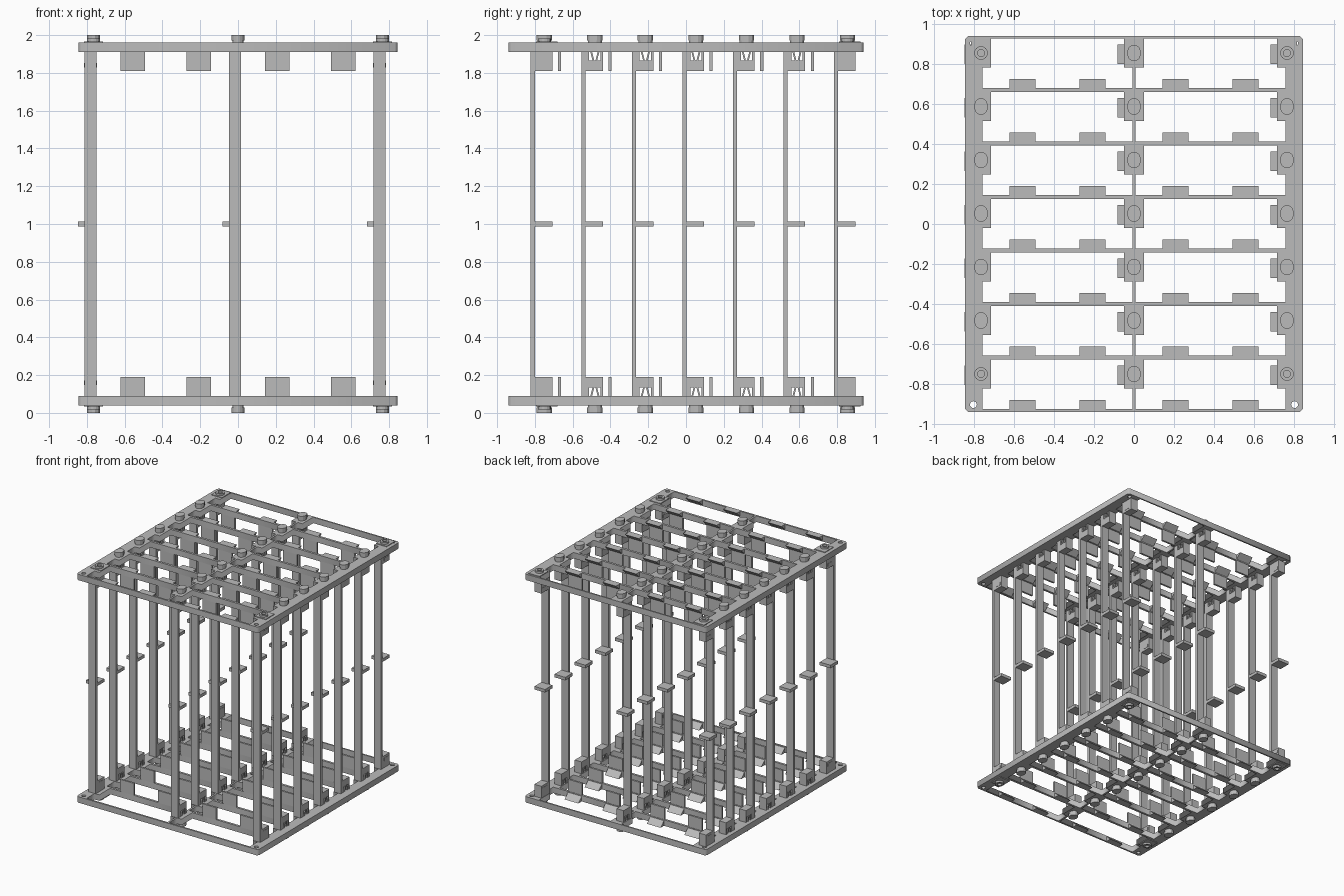
import bpy, bmesh, math
from mathutils import Matrix, Vector

if "Cube" in bpy.data.objects:
    bpy.data.objects.remove(bpy.data.objects["Cube"], do_unlink=True)

GREY = (0.5, 0.5, 0.5, 1)
mat = bpy.data.materials.new("plain grey")
mat.use_nodes = True
mat.diffuse_color = GREY
mat.node_tree.nodes["Principled BSDF"].inputs["Base Color"].default_value = GREY

COLS = (-0.765, 0.0, 0.765)
PITCH = 0.2675
ROWS = [-0.75 + PITCH * i for i in range(7)]
PLATE_LO, PLATE_HI = 1.91, 1.96
SITES = [(x, y, x != 0 and r in (0, 6)) for x in COLS for r, y in enumerate(ROWS)]


def box(bm, x, y, z):
    """Box from (low, high) ranges."""
    lo, hi = Vector((x[0], y[0], z[0])), Vector((x[1], y[1], z[1]))
    m = Matrix.Translation((lo + hi) / 2) @ Matrix.Diagonal((*(hi - lo), 1))
    bmesh.ops.create_cube(bm, size=1, matrix=m)


def prism(bm, points, step):
    """Outline swept along a vector."""
    face = bm.faces.new([bm.verts.new(p) for p in points])
    out = bmesh.ops.extrude_face_region(bm, geom=[face], use_keep_orig=True)
    moved = [g for g in out["geom"] if isinstance(g, bmesh.types.BMVert)]
    bmesh.ops.translate(bm, verts=moved, vec=step)


def finish(bm, name, both_ends=True):
    """Make the object, repeating it upside down at the other end if asked."""
    bmesh.ops.recalc_face_normals(bm, faces=bm.faces[:])
    if both_ends:
        copy = bmesh.ops.duplicate(bm, geom=bm.verts[:] + bm.edges[:] + bm.faces[:])["geom"]
        for v in (g for g in copy if isinstance(g, bmesh.types.BMVert)):
            v.co.z = 2 - v.co.z
        bmesh.ops.reverse_faces(bm, faces=[g for g in copy if isinstance(g, bmesh.types.BMFace)])
    me = bpy.data.meshes.new(name)
    bm.to_mesh(me)
    bm.free()
    me.materials.append(mat)
    ob = bpy.data.objects.new(name, me)
    bpy.context.collection.objects.link(ob)
    return ob


def circle(cx, cy, r, n=16):
    return [(cx + r * math.cos(math.tau * i / n), cy + r * math.sin(math.tau * i / n)) for i in range(n)]


def plate(name, loops, z0, z1):
    """Flat plate with openings, from an outline and hole loops."""
    cu = bpy.data.curves.new(name, "CURVE")
    cu.dimensions, cu.fill_mode, cu.extrude = "2D", "BOTH", (z1 - z0) / 2
    for loop in loops:
        sp = cu.splines.new("POLY")
        sp.points.add(len(loop) - 1)
        for p, (x, y) in zip(sp.points, loop):
            p.co = (x, y, 0, 1)
        sp.use_cyclic_u = True
    tmp = bpy.data.objects.new(name, cu)
    bpy.context.collection.objects.link(tmp)
    me = bpy.data.meshes.new_from_object(tmp.evaluated_get(bpy.context.evaluated_depsgraph_get()))
    bpy.data.objects.remove(tmp, do_unlink=True)
    me.transform(Matrix.Translation((0, 0, (z0 + z1) / 2)))
    bm = bmesh.new()
    bm.from_mesh(me)
    bmesh.ops.remove_doubles(bm, verts=bm.verts[:], dist=0.0001)
    finish(bm, name)


# End frames: outline, corner holes and two stepped openings per bay
W, D, C = 0.845, 0.94, 0.015
loops = [[(-W + C, -D), (W - C, -D), (W, -D + C), (W, D - C),
          (W - C, D), (-W + C, D), (-W, D - C), (-W, -D + C)]]
loops += [circle(sx * 0.803, sy * 0.903, 0.017) for sx in (-1, 1) for sy in (-1, 1)]
for y in ROWS:
    top, step, low = y + 0.073, y - 0.072, y - 0.175
    for s in (-1, 1):
        loops.append([(s * x, v) for x, v in (
            (0.05, top), (0.715, top), (0.715, step), (0.758, step),
            (0.758, low), (0.008, low), (0.008, step), (0.05, step))])
plate("end_frames", loops, PLATE_LO, PLATE_HI)

# Upright posts with a finger tab at mid height
posts, tabs = bmesh.new(), bmesh.new()
for x, y, _ in SITES:
    box(posts, (x - 0.048, x + 0.017), (y - 0.072, y - 0.05), (2 - PLATE_LO, PLATE_LO))
    box(tabs, (x - 0.083, x + 0.017), (y - 0.055, y + 0.042), (0.987, 1.013))
finish(posts, "posts", False)
finish(tabs, "finger_tabs", False)

# Post ends: screw blocks at the corners, spring clips elsewhere
blocks, clips, heads, rings = (bmesh.new() for _ in range(4))
for x, y, screwed in SITES:
    xr = (x - 0.048, x + 0.017)
    if screwed:
        box(blocks, xr, (y - 0.051, y + 0.042), (1.81, PLATE_LO))
        box(blocks, (xr[0] - 0.002, xr[1] + 0.002), (y - 0.03, y + 0.03), (1.828, 1.852))
        box(rings, (x - 0.05, x + 0.05), (y - 0.045, y + 0.07), (PLATE_HI, PLATE_HI + 0.006))
        inner, outer = circle(x, y, 0.018), circle(x, y, 0.034)
        for i in range(16):
            j = (i + 1) % 16
            prism(rings, [(*p, PLATE_HI) for p in (inner[i], outer[i], outer[j], inner[j])],
                  (0, 0, 0.022))
        continue
    # block with a window holding two slanted spring strands
    box(clips, xr, (y - 0.051, y + 0.042), (1.81, 1.865))
    box(clips, xr, (y - 0.051, y - 0.03), (1.865, PLATE_LO))
    box(clips, xr, (y + 0.03, y + 0.042), (1.865, PLATE_LO))
    for s in (-1, 1):
        prism(clips, [(xr[0], y + s * u, z) for u, z in (
            (0.003, 1.865), (0.012, 1.865), (0.024, 1.912), (0.015, 1.912))],
            (xr[1] - xr[0], 0, 0))
    # oval head snapped over the frame
    for half, z0, z1 in ((0.9, PLATE_HI, 1.972), (1.0, 1.972, 2.0)):
        prism(heads, [(x + half * 0.035 * math.cos(a), y + half * 0.042 * math.sin(a), z0)
                      for a in (math.tau * (i + 0.5) / 12 for i in range(12))], (0, 0, z1 - z0))
finish(blocks, "screw_blocks")
finish(clips, "spring_clips")
finish(heads, "clip_heads")
finish(rings, "screw_seats")

# Guide plates on the inner crossbars, each backed by a wedge
guides, wedges = bmesh.new(), bmesh.new()
for r, y in enumerate(ROWS):
    bar = y - PITCH + 0.073
    for cx in (-0.5575, -0.2075, 0.2075, 0.5575):
        lo, hi = cx - 0.064, cx + 0.064
        if r > 0:
            box(guides, (lo, hi), (bar, bar + 0.016), (1.81, PLATE_LO + 0.002))
        prism(wedges, [(lo, bar + 0.012, PLATE_LO), (lo, bar + 0.012, PLATE_HI),
                       (lo, bar + 0.065, PLATE_HI)], (hi - lo, 0, 0))
finish(guides, "guide_plates")
finish(wedges, "guide_wedges")
